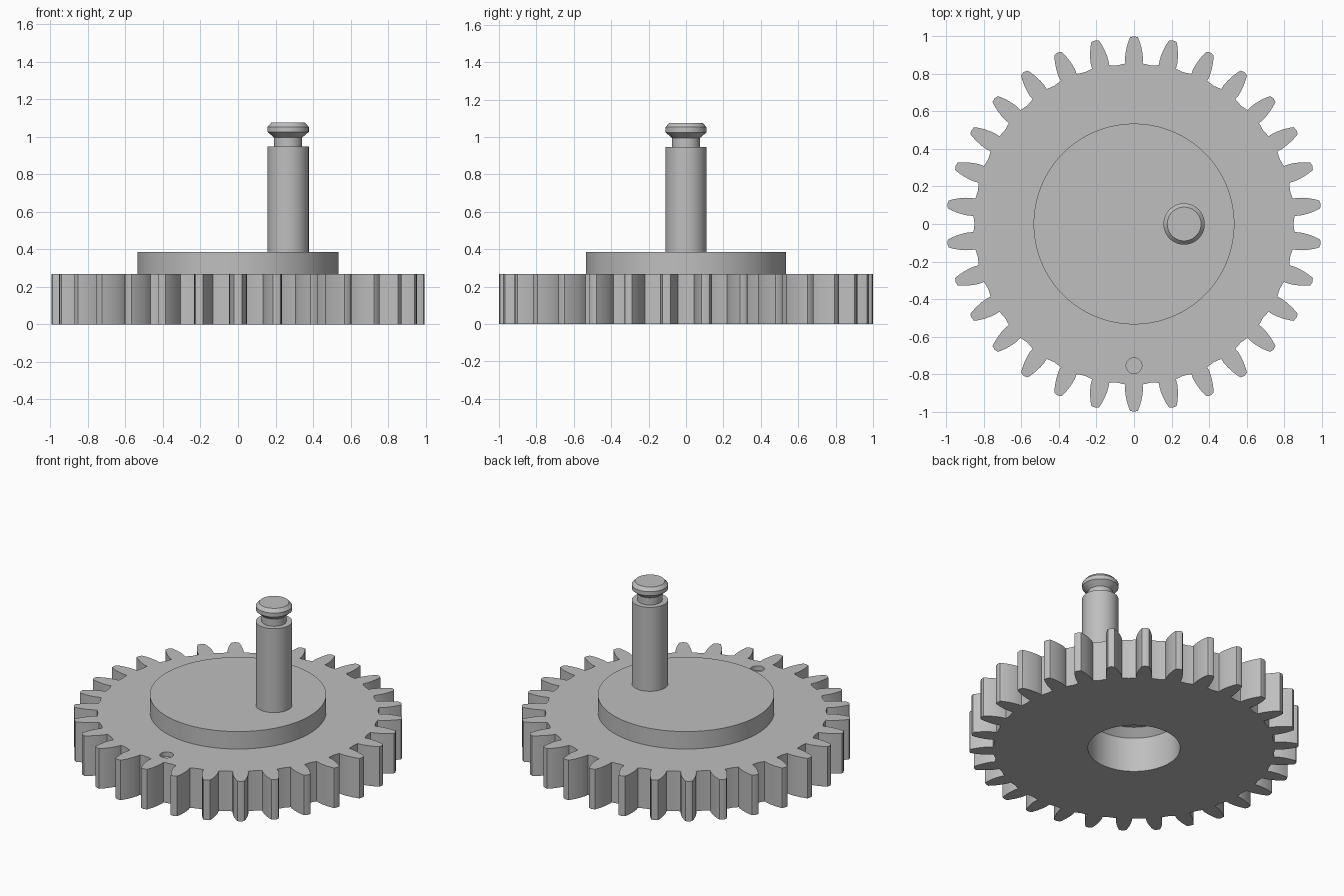
import bpy
import bmesh
from math import sin, cos, pi, radians

cube = bpy.data.objects.get("Cube")
if cube:
    bpy.data.objects.remove(cube, do_unlink=True)

TEETH = 30
GEAR_TOP = 0.268
DISC_TOP = 0.385
PIN_X = 0.267

grey = bpy.data.materials.new("plain_grey")
grey.use_nodes = True
grey.diffuse_color = (0.52, 0.52, 0.52, 1)
grey.node_tree.nodes["Principled BSDF"].inputs["Base Color"].default_value = (0.52, 0.52, 0.52, 1)


def finish(bm, name):
    """Turn a bmesh into a named grey object."""
    bmesh.ops.recalc_face_normals(bm, faces=bm.faces)
    mesh = bpy.data.meshes.new(name)
    bm.to_mesh(mesh)
    bm.free()
    mesh.materials.append(grey)
    obj = bpy.data.objects.new(name, mesh)
    bpy.context.collection.objects.link(obj)
    return obj


def turned(name, profile, x=0, y=0, sides=96):
    """Closed solid of revolution from (radius, z) pairs, bottom to top."""
    bm = bmesh.new()
    rings = [[bm.verts.new((x + r * cos(2 * pi * i / sides),
                            y + r * sin(2 * pi * i / sides), z))
              for i in range(sides)] for r, z in profile]
    for low, high in zip(rings, rings[1:]):
        for i in range(sides):
            j = (i + 1) % sides
            bm.faces.new((low[i], low[j], high[j], high[i]))
    bm.faces.new(rings[0])
    bm.faces.new(rings[-1])
    return finish(bm, name)


def select_only(obj):
    bpy.ops.object.select_all(action="DESELECT")
    obj.select_set(True)
    bpy.context.view_layer.objects.active = obj


def cut(obj, cutter):
    """Subtract the cutter from the object for good."""
    select_only(obj)
    mod = obj.modifiers.new("cut", "BOOLEAN")
    mod.operation = "DIFFERENCE"
    mod.solver = "EXACT"
    mod.object = cutter
    bpy.ops.object.modifier_apply(modifier=mod.name)


def gear(name):
    """Spur gear: one tooth flank, mirrored and repeated round the rim."""
    flank = [(0.855, 0.046), (0.88, 0.048), (0.91, 0.045),
             (0.945, 0.038), (0.975, 0.029), (0.995, 0.021)]
    tooth = [(r, -w) for r, w in flank] + [(1.0, 0)] + [(r, w) for r, w in reversed(flank)]
    bm = bmesh.new()
    outline = []
    for i in range(TEETH):
        a = pi / 2 + 2 * pi * i / TEETH
        for r, w in tooth:
            outline.append(bm.verts.new((r * cos(a) - w * sin(a), r * sin(a) + w * cos(a), 0)))
        # middle of the gap
        mid = a + pi / TEETH
        outline.append(bm.verts.new((0.85 * cos(mid), 0.85 * sin(mid), 0)))
    base = bm.faces.new(outline)
    top = bmesh.ops.extrude_face_region(bm, geom=[base])["geom"]
    bmesh.ops.translate(bm, vec=(0, 0, GEAR_TOP),
                        verts=[v for v in top if isinstance(v, bmesh.types.BMVert)])
    return finish(bm, name)


# Toothed wheel and raised disc
wheel = gear("gear_wheel")
disc = turned("raised_disc", [(0.535, GEAR_TOP), (0.535, DISC_TOP)])

# Blind bore with a tapered end underneath, and a small marker dimple on top
bore = turned("bore_cutter", [(0.28, -0.1), (0.28, 0.232), (0.23, 0.28)])
dimple = turned("dimple_cutter", [(0.042, GEAR_TOP - 0.03), (0.042, GEAR_TOP + 0.1)],
                y=-0.755, sides=32)
cut(wheel, bore)
cut(wheel, dimple)
cut(disc, bore)
for cutter in (bore, dimple):
    bpy.data.objects.remove(cutter, do_unlink=True)

# Off-centre crank pin with a groove and a chamfered head
pin = turned("crank_pin", [
    (0.11, DISC_TOP - 0.02), (0.11, 0.947), (0.075, 0.947), (0.075, 0.995),
    (0.11, 1.025), (0.11, 1.052), (0.09, 1.074)], x=PIN_X, sides=64)

for part in (wheel, disc, pin):
    select_only(part)
    bpy.ops.object.shade_smooth_by_angle(angle=radians(28))
